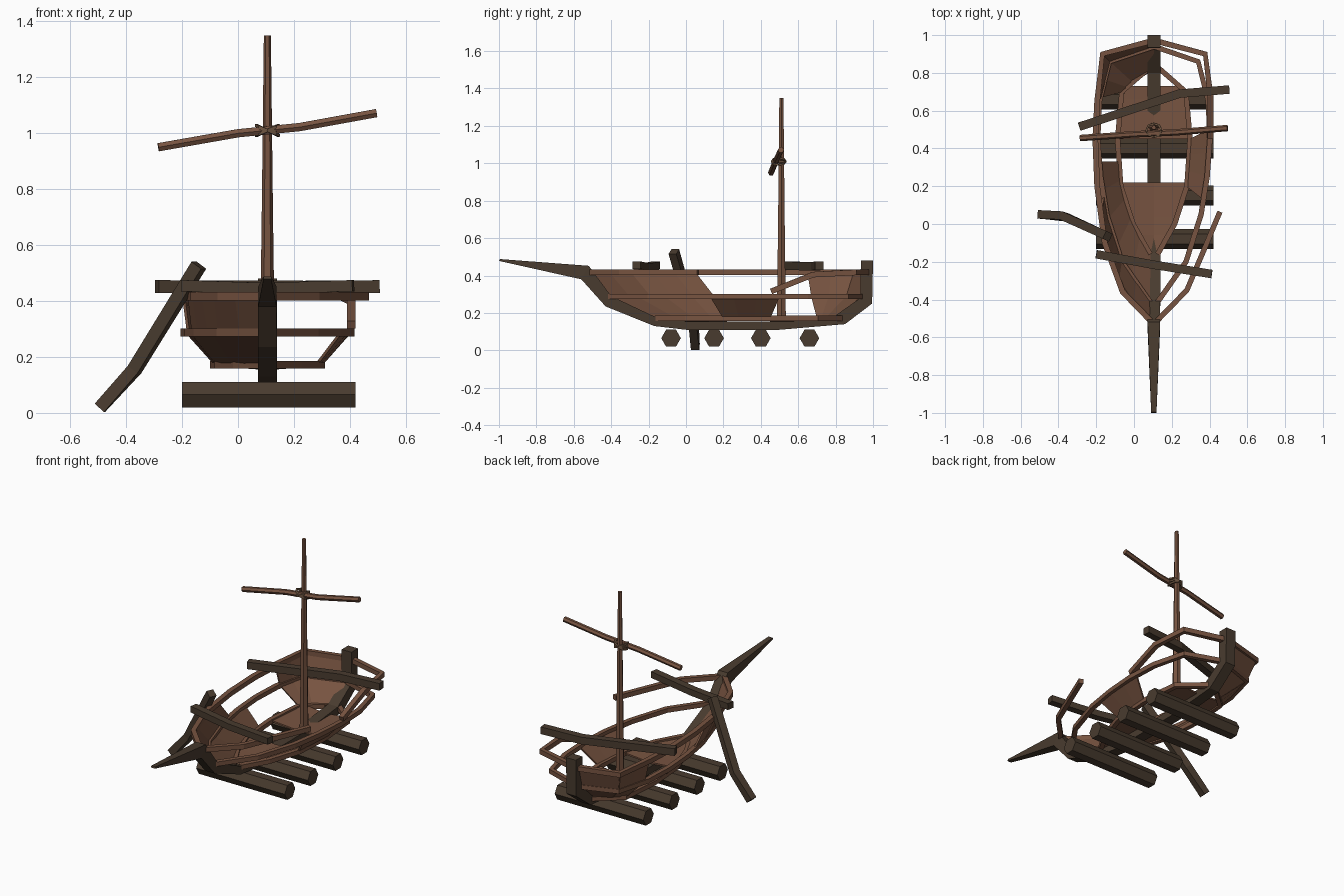
import bpy, bmesh, math
from mathutils import Vector

if "Cube" in bpy.data.objects:
    bpy.data.objects.remove(bpy.data.objects["Cube"])

CX = 0.105  # centre line of the boat


def material(name, rgb):
    m = bpy.data.materials.new(name)
    m.diffuse_color = (*rgb, 1)
    m.use_nodes = True
    m.node_tree.nodes["Principled BSDF"].inputs["Base Color"].default_value = m.diffuse_color
    return m


PLANK = material("plank brown", (0.185, 0.088, 0.052))
DARK = material("dark timber", (0.066, 0.044, 0.028))
ROPE = material("rope tan", (0.16, 0.095, 0.055))


def finish(bm, name, mat):
    bmesh.ops.recalc_face_normals(bm, faces=bm.faces)
    me = bpy.data.meshes.new(name)
    bm.to_mesh(me)
    bm.free()
    me.materials.append(mat)
    ob = bpy.data.objects.new(name, me)
    bpy.context.collection.objects.link(ob)
    return ob


def skin(name, rings, mat):
    """Join equal rings of points into a closed, capped tube."""
    bm = bmesh.new()
    vs = [[bm.verts.new(p) for p in r] for r in rings]
    n = len(vs[0])
    for a, b in zip(vs, vs[1:]):
        for i in range(n):
            j = (i + 1) % n
            bm.faces.new((a[i], a[j], b[j], b[i]))
    bm.faces.new(vs[0])
    bm.faces.new(vs[-1])
    return finish(bm, name, mat)


def sweep(name, pts, w, h, mat, sides=4, taper=1.0):
    """Beam of given width and height along a path."""
    pts = [Vector(p) for p in pts]
    k = math.sqrt(2) if sides == 4 else 1
    off = math.pi / 4 if sides == 4 else 0
    rings = []
    for i, p in enumerate(pts):
        t = (pts[min(i + 1, len(pts) - 1)] - pts[max(i - 1, 0)]).normalized()
        ref = Vector((0, 0, 1)) if abs(t.z) < 0.9 else Vector((0, 1, 0))
        u = t.cross(ref).normalized()
        v = u.cross(t)
        s = k / 2 * (1 + (taper - 1) * i / (len(pts) - 1))
        ang = [off + 2 * math.pi * a / sides for a in range(sides)]
        rings.append([p + u * math.cos(a) * w * s + v * math.sin(a) * h * s for a in ang])
    return skin(name, rings, mat)


# Hull lines: (y, half width) at three heights
GUNWALE = (0.417, [(-.53, 0), (-.36, .165), (-.1, .26), (.2, .3), (.45, .31), (.65, .3), (.9, .272), (.972, 0)])
MIDDLE = (0.288, [(-.42, .015), (-.2, .17), (.05, .25), (.25, .282), (.45, .297), (.65, .288), (.86, .235), (.94, 0)])
BILGE = (0.172, [(-.16, .02), (0, .11), (.2, .175), (.45, .192), (.7, .17), (.83, .02)])


def path(line, side):
    return [(CX + side * x, y, line[0]) for y, x in line[1]]


def at(line, side, y):
    pts = line[1]
    y = max(pts[0][0], min(y, pts[-1][0]))
    for (y0, x0), (y1, x1) in zip(pts, pts[1:]):
        if y <= y1:
            return (CX + side * (x0 + (x1 - x0) * (y - y0) / (y1 - y0)), y, line[0])


def planks(name, a, b, mat=PLANK):
    """Thin sheet between two point rows."""
    bm = bmesh.new()
    va, vb = [bm.verts.new(p) for p in a], [bm.verts.new(p) for p in b]
    for i in range(len(va) - 1):
        bm.faces.new((va[i], va[i + 1], vb[i + 1], vb[i]))
    ob = finish(bm, name, mat)
    m = ob.modifiers.new("thickness", "SOLIDIFY")
    m.thickness = 0.01
    m.offset = 0
    return ob


def side_planks(name, side, top, low, yt, yl, n=5):
    row = lambda line, r: [at(line, side, r[0] + (r[1] - r[0]) * i / n) for i in range(n + 1)]
    planks(name, row(top, yt), row(low, yl))


# Keel with bowsprit and stern post: outer y,z, inner y,z, half width
keel = [(-1, .478, -.995, .488, .014), (-.56, .38, -.52, .452, .033), (-.43, .235, -.40, .29, .034),
        (-.17, .13, -.15, .172, .034), (0, .11, 0, .155, .034), (.5, .11, .5, .155, .034),
        (.85, .14, .80, .187, .034), (.995, .25, .932, .28, .034), (1, .48, .935, .48, .034)]
skin("keel", [[(CX - h, a, b), (CX + h, a, b), (CX + h, c, d), (CX - h, c, d)] for a, b, c, d, h in keel], DARK)

# Rails: whole on the left, broken gunwale on the right
for s, word in ((-1, "left"), (1, "right")):
    sweep(word + "_middle_rail", path(MIDDLE, s), .028, .028, PLANK)
    sweep(word + "_bilge_rail", path(BILGE, s), .028, .028, PLANK)
sweep("left_gunwale", path(GUNWALE, -1), .03, .03, PLANK)
sweep("right_bow_gunwale", [(CX, -.53, .417), (.28, -.35, .417), (.365, -.15, .417), (.455, .065, .417)], .028, .03, PLANK)
sweep("right_stern_gunwale", [(CX, .972, .417), (.377, .9, .417), (.405, .68, .405), (.405, .455, .315)], .03, .03, PLANK)

# Remaining side planking
side_planks("left_bow_upper_planks", -1, GUNWALE, MIDDLE, (-.53, .05), (-.42, .15))
side_planks("left_bow_lower_planks", -1, MIDDLE, BILGE, (-.42, .33), (-.16, .33))
side_planks("right_lower_planks", 1, MIDDLE, BILGE, (.13, .5), (.2, .45), 3)
side_planks("left_stern_upper_planks", -1, GUNWALE, MIDDLE, (.65, .9), (.67, .86), 2)
side_planks("left_stern_lower_planks", -1, MIDDLE, BILGE, (.67, .86), (.7, .75), 2)

# Left half of the transom
rows = [at(GUNWALE, -1, .9), at(MIDDLE, -1, .86), at(BILGE, -1, .75)]
planks("transom_planks", rows, [(CX, .972, .417), (CX, .94, .288), (CX, .82, .175)])

# Bottom planking, fore and aft
for word, y0, y1 in (("fore", -.15, .22), ("aft", .45, .73)):
    ys = [y0 + (y1 - y0) * i / 4 for i in range(5)]
    for s, side in ((-1, "left"), (1, "right")):
        planks(f"{word}_{side}_floor", [at(BILGE, s, y) for y in ys], [(CX, y, .158) for y in ys])

# Mast, yard and rope lashing
sweep("mast", [(CX, .51, .13), (CX, .51, .7), (CX, .51, 1.35)], .056, .056, PLANK, 6, .45)
sweep("yard", [(-.285, .455, .95), (0, .475, 1.0), (.22, .485, 1.022), (.495, .508, 1.072)], .034, .034, PLANK, 6)
for i, tilt in enumerate((-.45, 0, .45)):
    ring = []
    for k in range(9):
        a = 2 * math.pi * k / 8
        x = .04 * math.cos(a)
        ring.append((CX + x, .496 + .036 * math.sin(a), 1.01 + x * tilt))
    sweep(f"lashing_{i}", ring, .01, .01, ROPE)

# Loose cross beams and leaning post
sweep("aft_cross_beam", [(-.29, .515, .452), (.24, .69, .45), (.505, .712, .452)], .045, .045, DARK)
sweep("fore_cross_beam", [(-.2, -.16, .455), (.1, -.215, .445), (.412, -.265, .455)], .045, .04, DARK)
sweep("leaning_post", [(-.494, .05, .018), (-.37, .04, .155), (-.14, -.065, .528)], .045, .045, DARK)

# Log rollers
for i, y in enumerate((-.08, .15, .40, .66)):
    sweep(f"log_roller_{i}", [(-.2, y, .065), (.42, y, .065)], .105, .105, DARK, 6)
